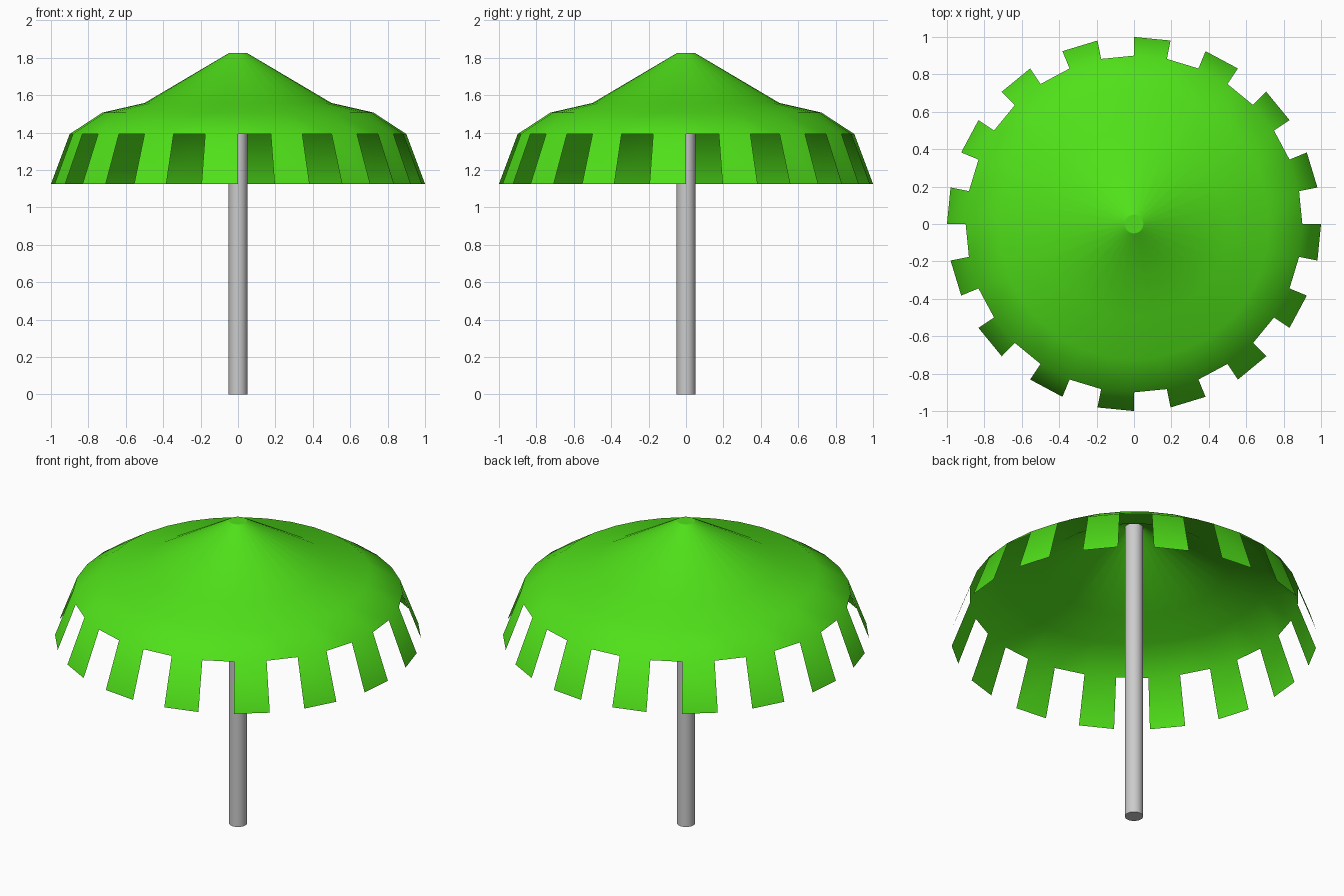
import bpy, bmesh
from math import sin, cos, pi

if "Cube" in bpy.data.objects:
    bpy.data.objects.remove(bpy.data.objects["Cube"])

SEG = 32
# canopy profile: (radius, height), apex rim to flap hem
PROFILE = [(0.05, 1.824), (0.5, 1.558), (0.724, 1.507), (0.9, 1.392), (1.0, 1.125)]

green = bpy.data.materials.new("green_cloth")
green.diffuse_color = (0.08, 0.75, 0.01, 1)
green.use_nodes = True
green.node_tree.nodes["Principled BSDF"].inputs["Base Color"].default_value = green.diffuse_color

# canopy: revolved cloth with every other hem panel left out
bm = bmesh.new()
rings = [[bm.verts.new((r * cos(2 * pi * i / SEG), r * sin(2 * pi * i / SEG), z))
          for i in range(SEG)] for r, z in PROFILE]
bm.faces.new(rings[0])
for level, (upper, lower) in enumerate(zip(rings, rings[1:])):
    for i in range(SEG):
        if level == len(rings) - 2 and i % 2 == 0:
            continue  # gap between flaps
        j = (i + 1) % SEG
        bm.faces.new((upper[i], lower[i], lower[j], upper[j]))
for f in bm.faces:
    f.smooth = len(f.verts) == 4
mesh = bpy.data.meshes.new("canopy")
bm.to_mesh(mesh)
bm.free()
mesh.materials.append(green)
canopy = bpy.data.objects.new("canopy", mesh)
bpy.context.collection.objects.link(canopy)

# pole: reaches the underside of the canopy cap
top = 1.82
bpy.ops.mesh.primitive_cylinder_add(vertices=SEG, radius=0.05, depth=top,
                                    location=(0, 0, top / 2))
pole = bpy.context.object
pole.name = "pole"
bpy.ops.object.shade_smooth_by_angle()
